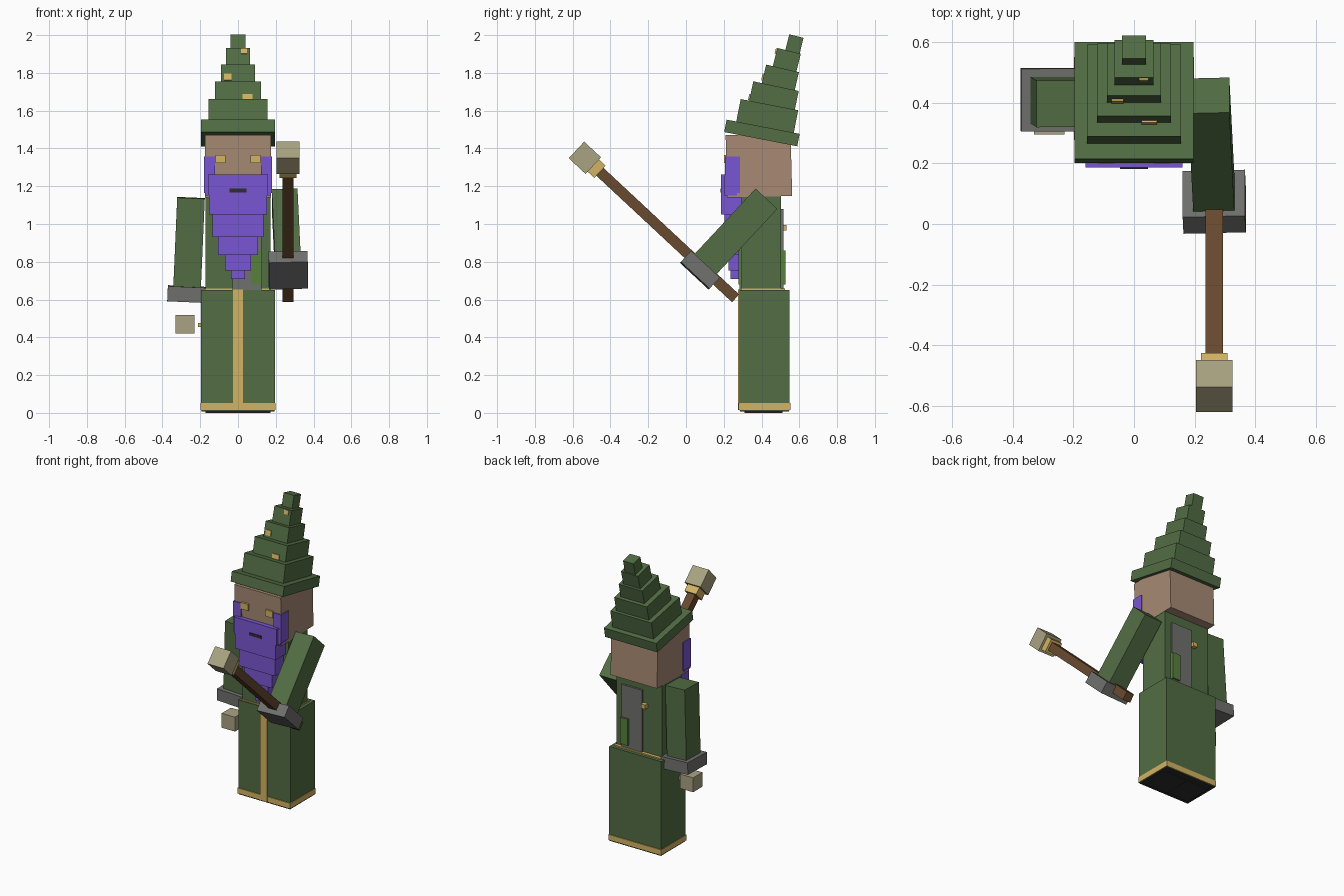
import bpy, bmesh
from math import radians
from mathutils import Matrix, Vector

cube = bpy.data.objects.get("Cube")
if cube:
    bpy.data.objects.remove(cube, do_unlink=True)


def material(name, rgb):
    """Flat colour, given as 0-255 display values."""
    lin = [((c / 255 + 0.055) / 1.055) ** 2.4 for c in rgb] + [1.0]
    m = bpy.data.materials.new(name)
    m.use_nodes = True
    m.diffuse_color = lin
    m.node_tree.nodes["Principled BSDF"].inputs["Base Color"].default_value = lin
    return m


GREEN = material("robe green", (82, 109, 68))
GOLD = material("gold", (212, 180, 98))
SKIN = material("skin", (168, 138, 116))
PURPLE = material("beard purple", (122, 86, 210))
BROWN = material("wood brown", (104, 74, 47))
STONE = material("pale stone", (170, 163, 130))
GREY = material("cloth grey", (112, 113, 110))
LEAF = material("leaf green", (88, 128, 60))
DARK = material("dark", (46, 44, 48))


def frame(loc, pitch=0, roll=0):
    return (Matrix.Translation(loc) @ Matrix.Rotation(radians(pitch), 4, 'X')
            @ Matrix.Rotation(radians(roll), 4, 'Y'))


def box(name, x, y, z, mat, space=Matrix()):
    """Box from (min, max) ranges inside a local frame."""
    lo, hi = Vector((x[0], y[0], z[0])), Vector((x[1], y[1], z[1]))
    bm = bmesh.new()
    bmesh.ops.create_cube(bm, size=1, matrix=space @ Matrix.Translation((lo + hi) / 2)
                          @ Matrix.Diagonal((*(hi - lo), 1)))
    me = bpy.data.meshes.new(name)
    bm.to_mesh(me)
    bm.free()
    me.materials.append(mat)
    ob = bpy.data.objects.new(name, me)
    bpy.context.collection.objects.link(ob)
    return ob


def sym(w):
    return (-w, w)


# Robe skirt with gold hem, front stripe and feet
box("skirt", sym(0.196), (0.283, 0.547), (0.012, 0.65), GREEN)
box("hem", sym(0.199), (0.278, 0.552), (0.014, 0.052), GOLD)
box("front_stripe", sym(0.026), (0.276, 0.29), (0.014, 0.652), GOLD)
box("skirt_underside", sym(0.193), (0.285, 0.545), (0.007, 0.016), DARK)
for side, x in (("left", (0.001, 0.172)), ("right", (-0.172, -0.001))):
    box(side + "_foot", x, (0.31, 0.51), (0, 0.02), DARK)

# Torso, belt and the stole hanging front and back
box("torso", sym(0.173), (0.295, 0.503), (0.64, 1.15), GREEN)
box("belt", sym(0.175), (0.291, 0.525), (0.645, 0.658), GOLD)
for side, ys, yp in (("front", (0.283, 0.3), (0.277, 0.3)),
                     ("back", (0.49, 0.516), (0.5, 0.528))):
    box("stole_" + side, (-0.03, 0.125), ys, (0.65, 1.08), GREY)
    box("leaf_pouch_" + side, (0.07, 0.127), yp, (0.68, 0.86), LEAF)
box("back_clasp", (-0.065, -0.033), (0.5, 0.532), (0.965, 0.995), GOLD)

# Head and face
head = frame((0, 0.386, 1.31), 1.5)
box("head", sym(0.175), sym(0.172), (-0.166, 0.165), SKIN, head)
for side, s in (("left", 1), ("right", -1)):
    box(side + "_eye", sorted((s * 0.065, s * 0.12)), (0.2, 0.23), (1.322, 1.366), GOLD)
    box(side + "_sideburn", sorted((s * 0.122, s * 0.181)), (0.206, 0.286), (1.165, 1.357), PURPLE)

# Beard: stacked blocks that narrow downwards
box("moustache", sym(0.16), (0.186, 0.24), (1.15, 1.262), PURPLE)
box("beard_root", sym(0.176), (0.204, 0.27), (1.152, 1.258), PURPLE)
box("mouth", sym(0.046), (0.182, 0.19), (1.168, 1.187), DARK)
beard = [(0.153, 0.186, 1.05, 1.152), (0.136, 0.203, 0.93, 1.052),
         (0.106, 0.215, 0.835, 0.932), (0.07, 0.225, 0.755, 0.837),
         (0.036, 0.235, 0.71, 0.757)]
for i, (w, y, z0, z1) in enumerate(beard, 1):
    box(f"beard_block_{i}", sym(w), (y, 0.296), (z0, z1), PURPLE)

# Hat: tilted tiers (half width, centre y, centre z, height, tilt) with gold patches
tiers = [(0.197, 0.402, 1.482, 0.067, -11), (0.155, 0.430, 1.572, 0.122, -11),
         (0.123, 0.465, 1.675, 0.112, -12), (0.089, 0.499, 1.772, 0.106, -13),
         (0.064, 0.533, 1.866, 0.104, -14), (0.039, 0.572, 1.944, 0.104, -14)]
patches = {2: (0.05, 0.026, -0.03, 0.015), 3: (-0.055, 0.02, -0.015, 0.018),
           4: (0.032, 0.016, 0.034, 0.014)}
for i, (w, y, z, h, tilt) in enumerate(tiers):
    space = frame((0, y, z), tilt)
    box("hat_brim" if i == 0 else f"hat_tier_{i}", sym(w), sym(w), sym(h / 2), GREEN, space)
    if i in patches:
        px, pw, pz, ph = patches[i]
        box(f"hat_patch_{i}", (px - pw, px + pw), (-w - 0.007, -w + 0.002),
            (pz - ph, pz + ph), GOLD, space)

# Hanging arm with cuff and hand
hang = frame((-0.271, 0.41, 0.629), 1.5, 2.5)
box("right_arm", sym(0.073), sym(0.077), (0, 0.51), GREEN, hang)
box("right_cuff", sym(0.102), sym(0.104), sym(0.04), GREY, hang)
box("right_hand", (-0.33, -0.23), (0.295, 0.395), (0.42, 0.518), STONE)
box("skirt_button", (-0.212, -0.19), (0.335, 0.355), (0.455, 0.475), GOLD)

# Raised arm with cuff, holding the staff
raised = frame((0.265, 0.0735, 0.7555), -43)
lean = raised @ Matrix.Rotation(radians(-2), 4, 'Y')
box("left_arm", sym(0.068), sym(0.079), (0, 0.515), GREEN, lean)
box("left_cuff", sym(0.103), sym(0.104), sym(0.04), GREY, lean)
box("staff", sym(0.029), (-0.75, 0.24), (-0.008, 0.048), BROWN, raised)
box("staff_collar", sym(0.044), (-0.79, -0.742), (-0.024, 0.064), GOLD, raised)
box("staff_head", sym(0.06), (-0.912, -0.79), (-0.04, 0.08), STONE, raised)
